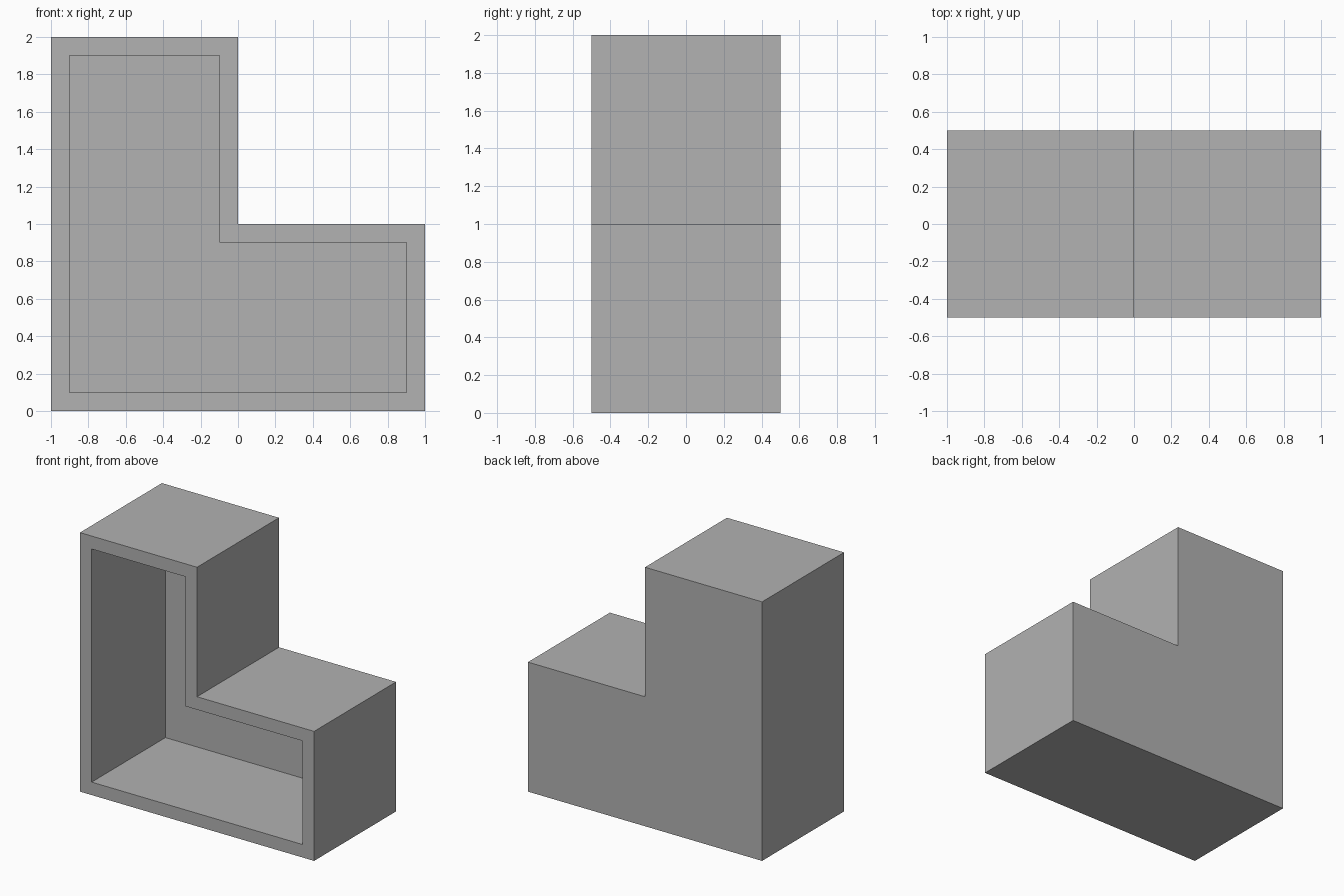
import bpy
import bmesh
from mathutils import Vector

WALL = 0.1     # thickness of the rim and back panel
DEPTH = 1.0    # full depth of the body

if "Cube" in bpy.data.objects:
    bpy.data.objects.remove(bpy.data.objects["Cube"], do_unlink=True)

# Plain grey material
grey = bpy.data.materials.new("plain_grey")
grey.use_nodes = True
colour = (0.445, 0.445, 0.445, 1.0)
grey.diffuse_color = colour
grey.node_tree.nodes["Principled BSDF"].inputs["Base Color"].default_value = colour


def extrude(bm, face, offset):
    """Extrude one face by an offset and return the moved cap."""
    result = bmesh.ops.extrude_face_region(bm, geom=[face])["geom"]
    verts = [v for v in result if isinstance(v, bmesh.types.BMVert)]
    bmesh.ops.translate(bm, verts=verts, vec=offset)
    return next(f for f in result if isinstance(f, bmesh.types.BMFace))


# L-shaped outline, as the front face
outline = [(-1, 0), (1, 0), (1, 1), (0, 1), (0, 2), (-1, 2)]
bm = bmesh.new()
back = bm.faces.new([bm.verts.new((x, DEPTH / 2, z)) for x, z in outline])
front = extrude(bm, back, Vector((0, -DEPTH, 0)))

# Close the back if the extrusion consumed its original face
rim = [e for e in bm.edges if e.is_boundary]
if rim:
    bmesh.ops.contextual_create(bm, geom=rim)
bmesh.ops.recalc_face_normals(bm, faces=bm.faces[:])

# Inset the front, then push it in to leave an open tray
bmesh.ops.inset_region(bm, faces=[front], thickness=WALL, use_even_offset=True)
floor = extrude(bm, front, Vector((0, DEPTH - WALL, 0)))
if front.is_valid:
    bmesh.ops.delete(bm, geom=[front], context='FACES_ONLY')
bmesh.ops.recalc_face_normals(bm, faces=bm.faces[:])

mesh = bpy.data.meshes.new("l_shaped_shell")
bm.to_mesh(mesh)
bm.free()
mesh.materials.append(grey)
shell = bpy.data.objects.new("l_shaped_shell", mesh)
bpy.context.collection.objects.link(shell)
